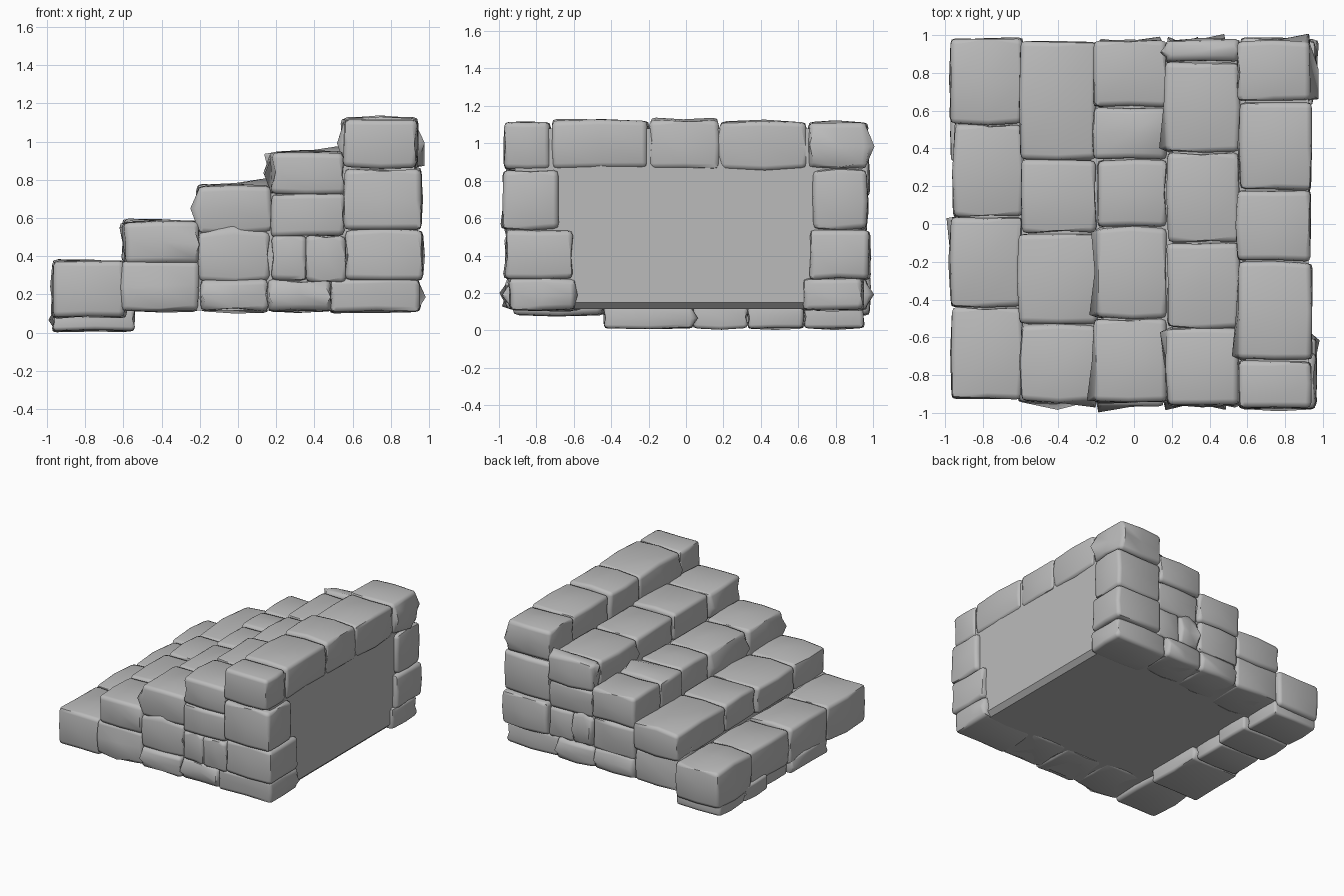
import bpy, bmesh, random
from mathutils import Vector

random.seed(7)
if "Cube" in bpy.data.objects:
    bpy.data.objects.remove(bpy.data.objects["Cube"])

stone_grey = bpy.data.materials.new("stone_grey")
stone_grey.use_nodes = True
GREY = (0.5, 0.5, 0.5, 1)
stone_grey.diffuse_color = GREY
stone_grey.node_tree.nodes["Principled BSDF"].inputs["Base Color"].default_value = GREY


def finish(name, bm, angle):
    bmesh.ops.recalc_face_normals(bm, faces=bm.faces)
    mesh = bpy.data.meshes.new(name)
    bm.to_mesh(mesh)
    bm.free()
    mesh.materials.append(stone_grey)
    obj = bpy.data.objects.new(name, mesh)
    bpy.context.collection.objects.link(obj)
    bpy.ops.object.select_all(action='DESELECT')
    obj.select_set(True)
    bpy.context.view_layer.objects.active = obj
    bpy.ops.object.shade_smooth_by_angle(angle=angle)


def stone(name, x, y, z, wobble=0.011, round_off=0.028):
    """Worn block: uneven corners, gently dented faces, rounded edges."""
    bm = bmesh.new()
    bmesh.ops.create_cube(bm, size=1)
    low, high = Vector((x[0], y[0], z[0])), Vector((x[1], y[1], z[1]))
    bmesh.ops.subdivide_edges(bm, edges=bm.edges[:], cuts=1, use_grid_fill=True)
    for v in bm.verts:
        corner = sum(abs(c) > 0.4 for c in v.co) == 3
        for i in range(3):
            drift = random.uniform(-1, 1) * wobble
            if corner and abs(v.co[i]) > 0.4:
                drift = -abs(drift) * (1 if v.co[i] > 0 else -1)
            v.co[i] = low[i] + (v.co[i] + 0.5) * (high[i] - low[i]) + drift
    sharp = [e for e in bm.edges if e.calc_face_angle(0) > 0.8]
    bmesh.ops.bevel(bm, geom=sharp, offset=round_off, segments=2, profile=0.6,
                    affect='EDGES', clamp_overlap=True)
    finish(name, bm, 1.0)


# Step layout: column edges, tread heights, and the joints along each tread
edges = [-0.965, -0.60, -0.205, 0.165, 0.55, 0.93]
tops = [0.38, 0.59, 0.78, 0.95, 1.13]
undersides = [0.08, 0.36, 0.52, 0.72, 0.86]
joints = [
    [-0.93, -0.44, 0.04, 0.53, 0.98],
    [-0.94, -0.53, -0.05, 0.34, 0.97],
    [-0.94, -0.50, -0.02, 0.34, 0.62, 0.97],
    [-0.96, -0.55, -0.10, 0.38, 0.86, 0.98],
    [-0.98, -0.72, -0.20, 0.18, 0.65, 0.97],
]

# Tread stones
for s, cuts in enumerate(joints):
    for n, (a, b) in enumerate(zip(cuts, cuts[1:])):
        nudge = random.uniform(-0.012, 0.012)
        stone(f"step_{s + 1}_tread_stone_{n + 1}", (edges[s] + nudge, edges[s + 1] + 0.01),
              (a, b), (undersides[s], tops[s] - random.uniform(0, 0.012)))

# Stones of the two side walls, below the tread ends: x range, z range
side_stones = [
    ((-0.61, -0.20), (0.11, 0.38)),
    ((-0.21, 0.17), (0.27, 0.53)),
    ((0.17, 0.56), (0.50, 0.73)),
    ((0.17, 0.36), (0.27, 0.51)),
    ((0.35, 0.57), (0.26, 0.51)),
    ((0.55, 0.965), (0.54, 0.86)),
    ((0.56, 0.97), (0.27, 0.54)),
    ((-0.20, 0.16), (0.11, 0.28)),
    ((0.15, 0.49), (0.11, 0.28)),
    ((0.48, 0.955), (0.105, 0.28)),
]
for side, word in ((-1, "front"), (1, "back")):
    for n, (x, z) in enumerate(side_stones):
        face = 0.955 + random.uniform(-0.01, 0.015) + 0.02 * (x[0] > 0.5)
        depth = random.uniform(0.28, 0.4)
        y = sorted((side * face, side * (face - depth)))
        stone(f"{word}_wall_stone_{n + 1}", x, y, z)

# Low footing stones under the first step
footing = [-0.44, 0.04, 0.33, 0.63, 0.95]
for n, (a, b) in enumerate(zip(footing, footing[1:])):
    stone(f"footing_stone_{n + 1}", (-0.97 + 0.03 * (n == 1), -0.54 - 0.03 * (n % 2)),
          (a, b), (0.008, 0.13), 0.007, 0.02)

# Solid stepped core: closes the flat rear wall and the underside
bm = bmesh.new()
outline = [(0.925, 0.15), (0.89, 0.115), (edges[0] + 0.06, 0.115)]
for s in range(5):
    outline += [(edges[s] + 0.04, tops[s] - 0.05), (edges[s + 1] + 0.04, tops[s] - 0.05)]
outline[-1] = (0.925, tops[4] - 0.05)
base = bm.faces.new([bm.verts.new((x, -0.915, z)) for x, z in outline])
swept = bmesh.ops.extrude_face_region(bm, geom=[base])
moved = [g for g in swept["geom"] if isinstance(g, bmesh.types.BMVert)]
bmesh.ops.translate(bm, verts=moved, vec=(0, 1.84, 0))
finish("stair_core", bm, 0.5)
